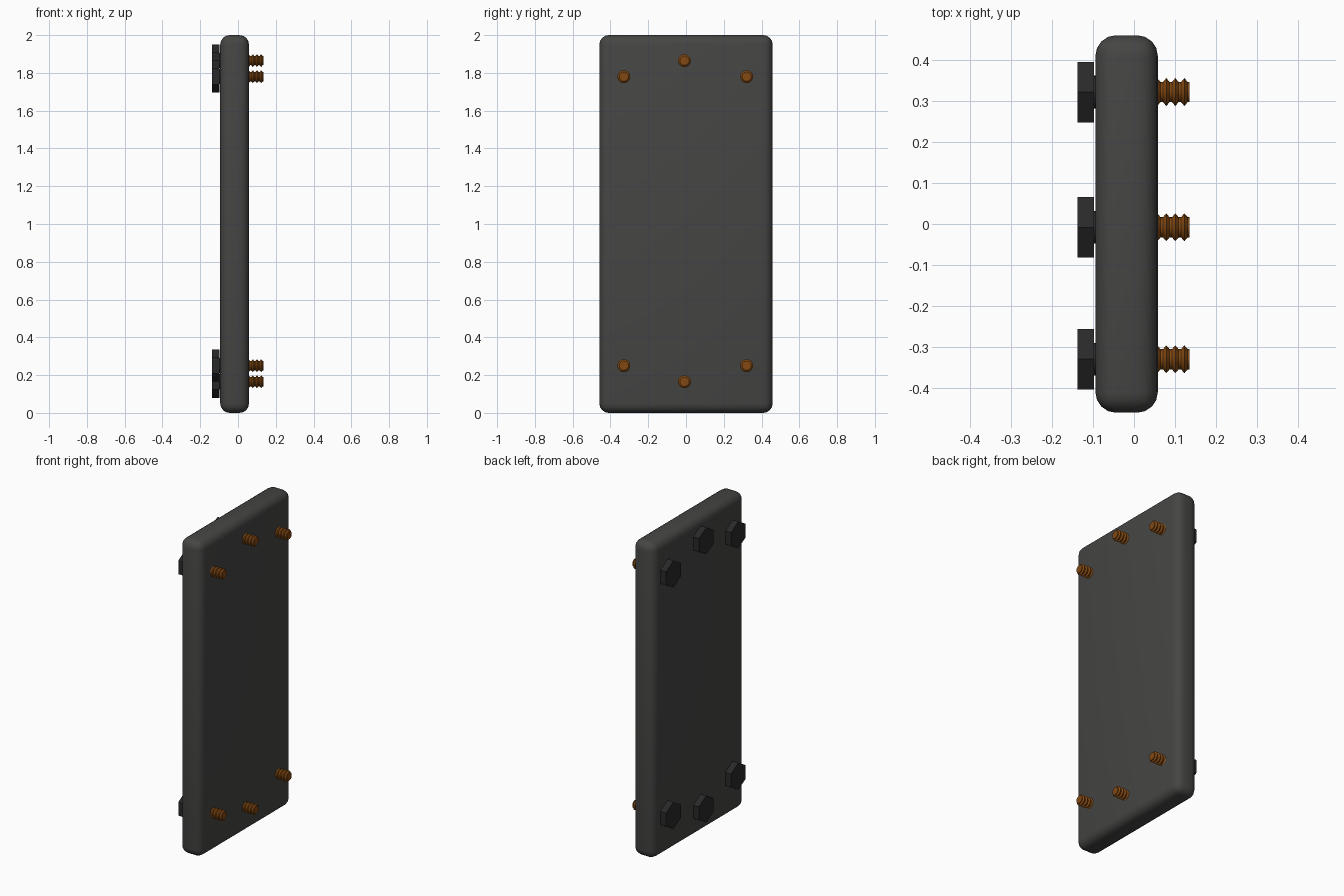
import bpy, bmesh, math
from mathutils import Matrix

if "Cube" in bpy.data.objects:
    bpy.data.objects.remove(bpy.data.objects["Cube"])


def material(name, rgb):
    m = bpy.data.materials.new(name)
    m.diffuse_color = (*rgb, 1)
    m.use_nodes = True
    m.node_tree.nodes["Principled BSDF"].inputs["Base Color"].default_value = m.diffuse_color
    return m


PLATE = material("dark_grey", (0.06, 0.06, 0.058))
HEAD = material("black_steel", (0.022, 0.022, 0.022))
BRASS = material("rusty_brown", (0.22, 0.065, 0.006))


def finish(bm, name, mat, smooth=None):
    bmesh.ops.recalc_face_normals(bm, faces=bm.faces)
    me = bpy.data.meshes.new(name)
    bm.to_mesh(me)
    bm.free()
    me.materials.append(mat)
    ob = bpy.data.objects.new(name, me)
    bpy.context.collection.objects.link(ob)
    if smooth:
        bpy.ops.object.select_all(action='DESELECT')
        ob.select_set(True)
        bpy.context.view_layer.objects.active = ob
        bpy.ops.object.shade_smooth_by_angle(angle=math.radians(smooth))
    return ob


def lathe(name, profile, y, z, sides, mat, turn=0.0, smooth=None):
    """Revolve (x, radius) points around an axis parallel to x."""
    bm = bmesh.new()
    rings = []
    for x, r in profile:
        rings.append([bm.verts.new((x,
                                    y + r * math.sin(turn + 2 * math.pi * i / sides),
                                    z + r * math.cos(turn + 2 * math.pi * i / sides)))
                      for i in range(sides)])
    for a, b in zip(rings, rings[1:]):
        for i in range(sides):
            j = (i + 1) % sides
            bm.faces.new((a[i], a[j], b[j], b[i]))
    bm.faces.new(rings[0])
    bm.faces.new(rings[-1])
    return finish(bm, name, mat, smooth)


# Plate with rounded edges
bm = bmesh.new()
bmesh.ops.create_cube(bm, size=1, matrix=Matrix.Translation((-0.018, 0, 1))
                      @ Matrix.Diagonal((0.152, 0.918, 2, 1)))
bmesh.ops.bevel(bm, geom=bm.edges[:], offset=0.05, segments=4,
                profile=0.5, affect='EDGES')
finish(bm, "plate", PLATE, 40)

# Threaded shank profile: core with sharp ridges
CORE, RIDGE = 0.0245, 0.034
shank = [(-0.10, CORE), (0.045, CORE)]
for k in range(4):
    p = 0.0565 + 0.022 * k
    shank += [(p - 0.008, CORE), (p, RIDGE), (p + 0.008, CORE)]
shank.append((0.135, CORE))

# Bolts: three along the top edge, mirrored to the bottom
for side, sign in (("top", 1), ("bottom", -1)):
    mid = 1.015
    for n, (y, dz) in enumerate([(-0.329, 0.765), (-0.008, 0.85), (0.321, 0.765)]):
        z = mid + sign * dz
        tag = f"{side}_{n + 1}"
        lathe("bolt_head_" + tag, [(-0.137, 0.085), (-0.097, 0.085)], y, z, 6, HEAD)
        lathe("bolt_collar_" + tag, [(-0.098, 0.04), (-0.09, 0.04)], y, z, 24, HEAD, smooth=30)
        lathe("bolt_thread_" + tag, shank, y, z, 24, BRASS, smooth=30)
